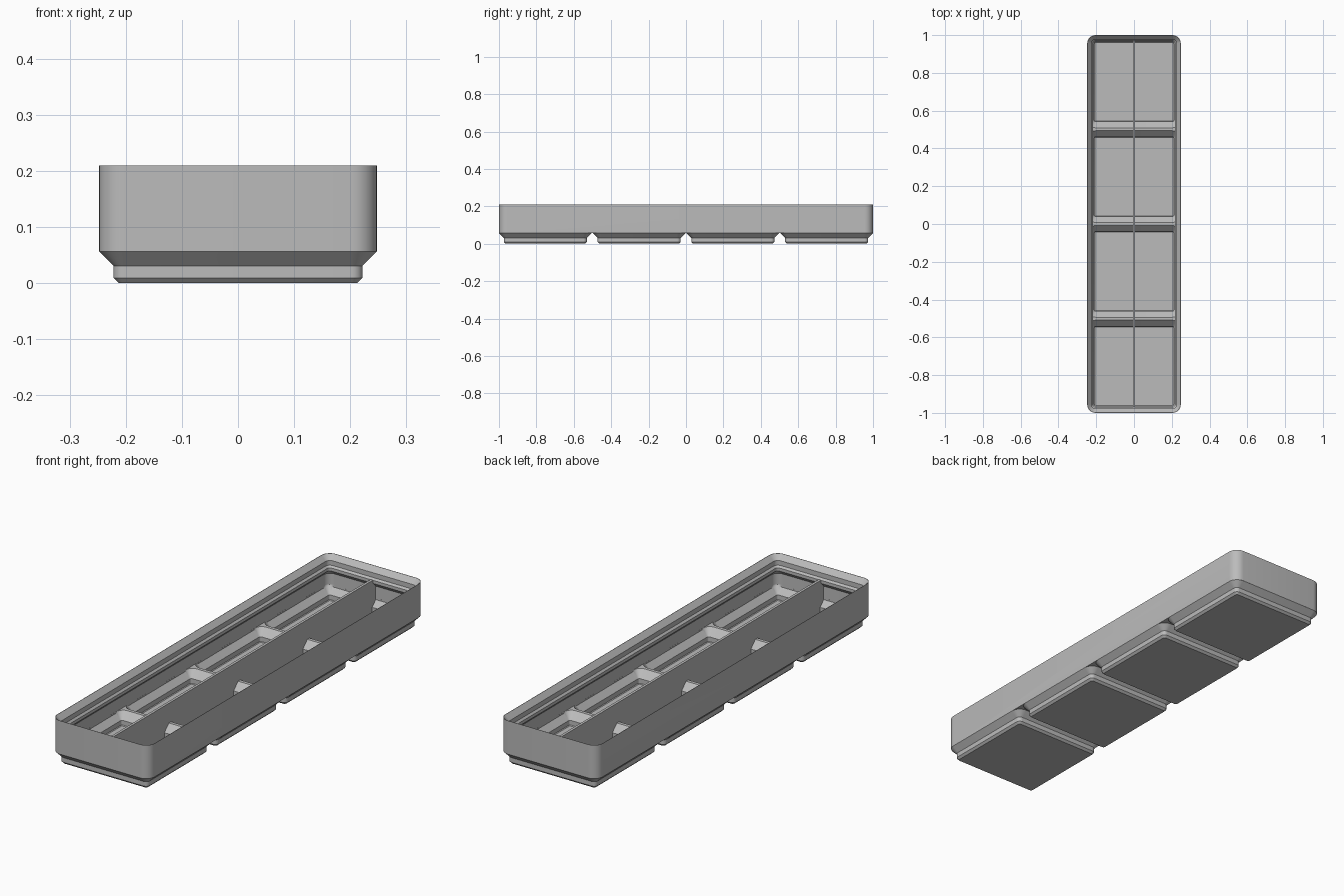
import bpy, bmesh, math

cube = bpy.data.objects.get("Cube")
if cube:
    bpy.data.objects.remove(cube, do_unlink=True)

HX, HY, TOP = 0.2477, 1.0, 0.21      # outer half sizes and height
WALL, RADIUS = 0.0113, 0.0448
PITCH = 0.5015
CENTRES = [(i - 1.5) * PITCH for i in range(4)]

grey = bpy.data.materials.new("grey plastic")
grey.use_nodes = True
GREY = (0.5, 0.5, 0.5, 1)
grey.diffuse_color = GREY
grey.node_tree.nodes["Principled BSDF"].inputs["Base Color"].default_value = GREY


def loft(bm, levels, cy=0.0, limit=9.0, seg=8):
    """Closed stack of rounded rectangles; levels are (z, half x, half y, radius)."""
    rings = []
    for z, hx, hy, r in levels:
        ring = []
        for q, (sx, sy) in enumerate([(1, 1), (-1, 1), (-1, -1), (1, -1)]):
            for k in range(seg + 1):
                a = math.pi / 2 * (q + k / seg)
                x = sx * (hx - r) + r * math.cos(a)
                y = cy + sy * (hy - r) + r * math.sin(a)
                ring.append(bm.verts.new((x, max(-limit, min(limit, y)), z)))
        rings.append(ring)
    n = len(rings[0])
    for low, high in zip(rings, rings[1:]):
        for i in range(n):
            j = (i + 1) % n
            bm.faces.new((low[i], low[j], high[j], high[i]))
    bm.faces.new(rings[0][::-1])
    bm.faces.new(rings[-1])


def make(name, stacks):
    bm = bmesh.new()
    for levels, cy, limit in stacks:
        loft(bm, levels, cy, limit)
    bmesh.ops.recalc_face_normals(bm, faces=bm.faces)
    mesh = bpy.data.meshes.new(name)
    bm.to_mesh(mesh)
    bm.free()
    mesh.materials.append(grey)
    ob = bpy.data.objects.new(name, mesh)
    bpy.context.collection.objects.link(ob)
    return ob


def combine(target, other, operation):
    mod = target.modifiers.new("combine", "BOOLEAN")
    mod.object, mod.operation, mod.solver = other, operation, "EXACT"
    bpy.context.view_layer.objects.active = target
    bpy.ops.object.modifier_apply(modifier=mod.name)


# Outer block and the four stepped feet
tray = make("divided_tray", [([(0.0567, HX, HY, RADIUS), (TOP, HX, HY, RADIUS)], 0, 9)])
foot = [(z, h, h, r) for z, h, r in [
    (0, 0.2125, 0.0096), (0.0096, 0.222, 0.0191), (0.031, 0.222, 0.0191),
    (0.0567, HX, RADIUS), (0.064, HX - 0.001, RADIUS)]]
feet = make("feet", [(foot, cy, 9) for cy in CENTRES])

# Hollow inside each foot, sloping up to the cross ridges
inner = HX - WALL - 0.0002
cell = [(0.0113, 0.2075, 0.2075, 0.004), (0.0143, 0.2107, 0.2107, 0.008),
        (0.0357, 0.2107, 0.2107, 0.008), (0.0614, inner, 0.2364, 0.033),
        (0.072, inner, 0.247, 0.033)]
cells = make("foot_hollows", [(cell, cy, HY - WALL - 0.0002) for cy in CENTRES])

# Main cavity with the stacking lip profile: (height, distance in from outside)
lip = [(0.068, WALL), (0.123, WALL), (0.143, 0.031), (0.157, 0.031),
       (0.1655, 0.0227), (0.187, 0.0227), (TOP, 0.0015), (0.23, 0.0015)]
cavity = make("main_cavity", [([(z, HX - d, HY - d, RADIUS - d) for z, d in lip], 0, 9)])

# Lengthwise divider, left standing when the hollows are cut
slab = make("divider", [([(z, 0.006, 1.1, 0.0001) for z in (-0.1, 0.158)], 0, 9)])

combine(cells, slab, "DIFFERENCE")
combine(cavity, slab, "DIFFERENCE")
combine(tray, feet, "UNION")
combine(tray, cells, "DIFFERENCE")
combine(tray, cavity, "DIFFERENCE")
for helper in (feet, cells, cavity, slab):
    bpy.data.objects.remove(helper, do_unlink=True)

# Smooth corners, sharp edges
bpy.ops.object.select_all(action="DESELECT")
tray.select_set(True)
bpy.context.view_layer.objects.active = tray
bpy.ops.object.shade_smooth_by_angle(angle=math.radians(30))
